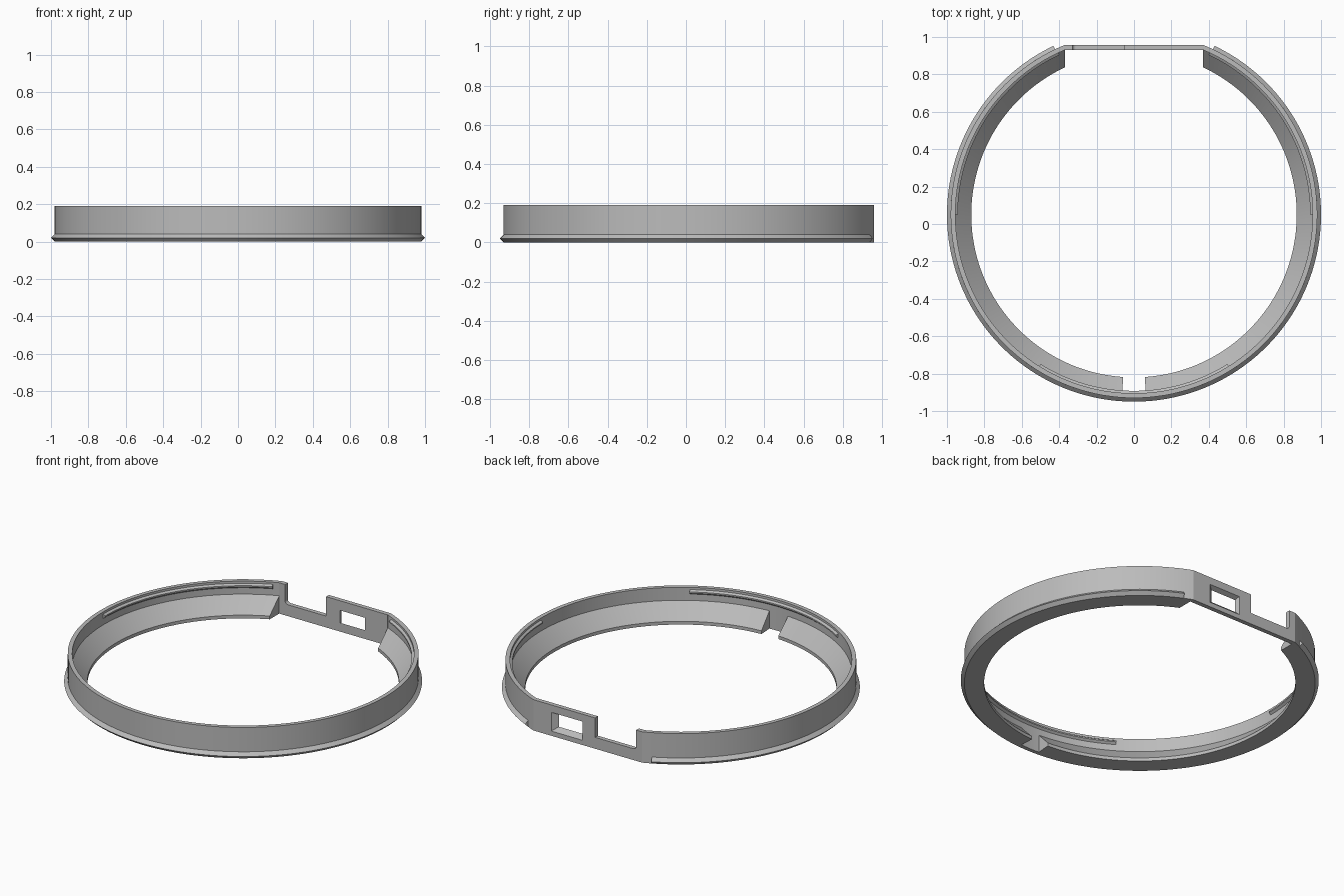
import bpy, bmesh
from math import acos, cos, sin, pi, radians

cube = bpy.data.objects.get("Cube")
if cube:
    bpy.data.objects.remove(cube, do_unlink=True)

CENTRE_Y = 0.05
FLAT_X = 0.37            # half width of the flat back panel
HEIGHT = 0.19
OUTER, INNER = 0.98, 0.955

grey = bpy.data.materials.new("plain_grey")
grey.use_nodes = True
colour = (0.5, 0.5, 0.5, 1)
grey.diffuse_color = colour
grey.node_tree.nodes["Principled BSDF"].inputs["Base Color"].default_value = colour


def finish(name, bm):
    bmesh.ops.recalc_face_normals(bm, faces=bm.faces)
    mesh = bpy.data.meshes.new(name)
    bm.to_mesh(mesh)
    bm.free()
    mesh.materials.append(grey)
    obj = bpy.data.objects.new(name, mesh)
    bpy.context.collection.objects.link(obj)
    return obj


def smooth(obj):
    bpy.ops.object.select_all(action="DESELECT")
    obj.select_set(True)
    bpy.context.view_layer.objects.active = obj
    bpy.ops.object.shade_smooth_by_angle(angle=radians(25))


def sweep(name, profile, start, end, steps):
    """Sweep a closed (radius, z) profile; start and end give an angle per radius."""
    bm = bmesh.new()
    rings = []
    for i in range(steps + 1):
        ring = []
        for r, z in profile:
            a = start(r) + (end(r) - start(r)) * i / steps
            ring.append(bm.verts.new((r * cos(a), CENTRE_Y + r * sin(a), z)))
        rings.append(ring)
    n = len(profile)
    for a, b in zip(rings, rings[1:]):
        for j in range(n):
            k = (j + 1) % n
            bm.faces.new((a[j], a[k], b[k], b[j]))
    bm.faces.new(rings[0])
    bm.faces.new(rings[-1])
    obj = finish(name, bm)
    smooth(obj)
    return obj


def at(degrees):
    return lambda r: radians(degrees)


def right_cut(r):
    return acos(FLAT_X / r)


def left_cut(r):
    return -pi - acos(FLAT_X / r)


# Round wall, open at the back where the flat panel sits
sweep("round_wall", [(INNER, 0), (OUTER, 0), (OUTER, HEIGHT), (INNER, HEIGHT)],
      right_cut, left_cut, 128)

# Pointed lip around the outside of the base
sweep("outer_lip", [(0.975, 0), (0.98, 0), (1, 0.02), (0.98, 0.04), (0.975, 0.04)],
      at(64.5), at(-244.5), 128)

# Sloped inner shelf in two halves, with a gap at the front
shelf = [(0.87, 0), (0.96, 0), (0.96, 0.115), (0.87, 0.02)]
sweep("left_shelf", shelf, right_cut, at(-86.2), 64)
sweep("right_shelf", shelf, at(-93.8), left_cut, 64)

# Snap beads inside the rim
bead = [(0.96, 0.145), (0.942, 0.16), (0.942, 0.168), (0.96, 0.18)]
for name, a, b in (("left_bead", 0, 65), ("right_bead", 115, 180),
                   ("front_bead", -122, -58)):
    sweep(name, bead, at(a), at(b), 32)

# Flat back panel with a notch that has a rounded corner beside the post
NOTCH_Z, POST_X, STEP_X, FILLET = 0.07, -0.33, -0.05, 0.02
outline = [(-FLAT_X, 0), (FLAT_X, 0), (FLAT_X, HEIGHT), (STEP_X, HEIGHT),
           (STEP_X, NOTCH_Z)]
for i in range(7):
    a = -pi / 2 - i * pi / 12
    outline.append((POST_X + FILLET + FILLET * cos(a), NOTCH_Z + FILLET + FILLET * sin(a)))
outline += [(POST_X, HEIGHT), (-FLAT_X, HEIGHT)]
BACK_Y, INSIDE_Y = 0.957, 0.93


def loft(name, near, far, y0, y1):
    """Join two matching (x, z) outlines at two depths."""
    bm = bmesh.new()
    a = [bm.verts.new((x, y0, z)) for x, z in near]
    b = [bm.verts.new((x, y1, z)) for x, z in far]
    bm.faces.new(a)
    bm.faces.new(b)
    for j in range(len(a)):
        k = (j + 1) % len(a)
        bm.faces.new((a[j], a[k], b[k], b[j]))
    return finish(name, bm)


def rect(x0, x1, z0, z1):
    return [(x0, z0), (x1, z0), (x1, z1), (x0, z1)]


panel = loft("back_panel", outline, outline, INSIDE_Y, BACK_Y)

# Tapered window cut through the panel
cutter = loft("window_cutter", rect(0.045, 0.215, 0.055, 0.13),
              rect(0.035, 0.25, 0.028, 0.145), INSIDE_Y - 0.001, BACK_Y + 0.001)
cutter.hide_render = True
cutter.hide_viewport = True
cut = panel.modifiers.new("window", "BOOLEAN")
cut.operation = "DIFFERENCE"
cut.solver = "EXACT"
cut.object = cutter
